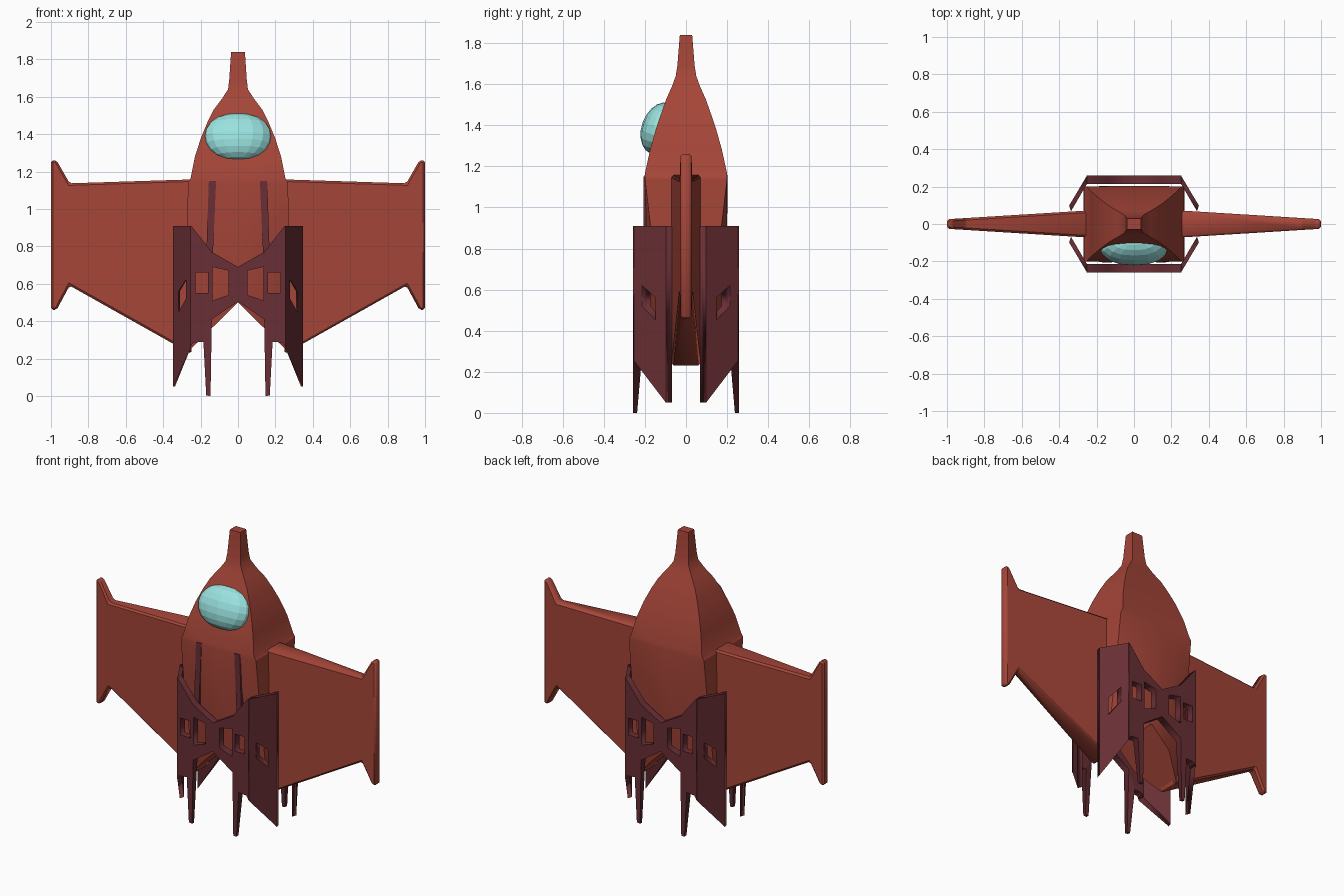
import bpy, bmesh, math
from mathutils import Matrix

if "Cube" in bpy.data.objects:
    bpy.data.objects.remove(bpy.data.objects["Cube"])


def material(name, rgb):
    m = bpy.data.materials.new(name)
    m.diffuse_color = (*rgb, 1)
    m.use_nodes = True
    m.node_tree.nodes["Principled BSDF"].inputs["Base Color"].default_value = m.diffuse_color
    return m


RED = material("hull_red", (0.38, 0.06, 0.04))
DARK = material("dark_red", (0.14, 0.028, 0.035))
GLASS = material("canopy_glass", (0.32, 0.76, 0.74))


def add_object(name, bm, mat, mirror=(False, False)):
    bmesh.ops.remove_doubles(bm, verts=bm.verts, dist=0.0001)
    bmesh.ops.recalc_face_normals(bm, faces=bm.faces)
    mesh = bpy.data.meshes.new(name)
    bm.to_mesh(mesh)
    bm.free()
    mesh.materials.append(mat)
    ob = bpy.data.objects.new(name, mesh)
    bpy.context.collection.objects.link(ob)
    if any(mirror):
        mod = ob.modifiers.new("mirror", 'MIRROR')
        mod.use_axis = (mirror[0], mirror[1], False)
        mod.use_mirror_merge = False
    return ob


def plate(name, loops, place, mat, mirror=(False, False)):
    """Fill an outline with holes, give it thickness, and map (u, v, t=0..1) into space."""
    cu = bpy.data.curves.new(name + "_profile", 'CURVE')
    cu.dimensions, cu.fill_mode, cu.extrude = '2D', 'BOTH', 0.5
    for pts in loops:
        sp = cu.splines.new('POLY')
        sp.points.add(len(pts) - 1)
        for p, (u, v) in zip(sp.points, pts):
            p.co = (u, v, 0, 1)
        sp.use_cyclic_u = True
    tmp = bpy.data.objects.new(name + "_profile", cu)
    bpy.context.collection.objects.link(tmp)
    bpy.context.view_layer.update()
    mesh = bpy.data.meshes.new_from_object(tmp.evaluated_get(bpy.context.evaluated_depsgraph_get()))
    bpy.data.objects.remove(tmp)
    bm = bmesh.new()
    bm.from_mesh(mesh)
    bpy.data.meshes.remove(mesh)
    for v in bm.verts:
        v.co = place(v.co.x, v.co.y, v.co.z + 0.5)
    bmesh.ops.remove_doubles(bm, verts=bm.verts, dist=0.0001)
    bmesh.ops.dissolve_limit(bm, angle_limit=0.01, verts=bm.verts, edges=bm.edges)
    return add_object(name, bm, mat, mirror)


def smooth(ob, angle):
    bpy.ops.object.select_all(action='DESELECT')
    ob.select_set(True)
    bpy.context.view_layer.objects.active = ob
    bpy.ops.object.shade_smooth_by_angle(angle=math.radians(angle))


# Fuselage: loft of rectangles (z, half width, half depth, half depth at corners)
SECTIONS = [(1.84, .037, .03, .03), (1.69, .047, .042, .042), (1.64, .053, .05, .05),
            (1.59, .085, .068, .068), (1.53, .13, .095, .095), (1.46, .165, .12, .12),
            (1.38, .198, .147, .147), (1.28, .23, .175, .175), (1.165, .253, .2, .2),
            (1.14, .268, .203, .2), (.91, .27, .2, .173), (.6, .27, .185, .13)]
bm = bmesh.new()
STEPS = (-1, -.5, 0, .5, 1)


def ring(w, d, c, height):
    front = [(k * w, -(c if abs(k) == 1 else d), height(k)) for k in STEPS]
    back = [(x, -y, z) for x, y, z in reversed(front)]
    return [bm.verts.new(p) for p in front + back]


rings = [ring(w, d, c, lambda k, z=z: z) for z, w, d, c in SECTIONS]
rings.append(ring(.265, .16, .07, lambda k: .5 - .26 * abs(k)))
for a, b in zip(rings, rings[1:]):
    for i in range(10):
        j = (i + 1) % 10
        bm.faces.new((a[i], a[j], b[j], b[i]))
bm.faces.new(rings[0])
# notched tail underside
last = rings[-1]
for i in range(4):
    bm.faces.new((last[i], last[i + 1], last[8 - i], last[9 - i]))
smooth(add_object("fuselage", bm, RED), 30)

# Wings with swept winglet ends, tapering in thickness
WING = [(.24, 1.158), (.9, 1.137), (.97, 1.26), (1, 1.26), (1, .46), (.97, .46), (.9, .59), (.25, .225)]
wing = plate("wing", [WING],
             lambda u, v, t: (u, (2 * t - 1) * (.072 - .062 * (u - .25)), v), RED, (True, False))
bev = wing.modifiers.new("edge_chamfer", 'BEVEL')
bev.width, bev.segments, bev.angle_limit = .011, 1, math.radians(40)

# Canopy bubble, tilted along the nose slope
bm = bmesh.new()
bmesh.ops.create_uvsphere(bm, u_segments=16, v_segments=10, radius=1)
for v in bm.verts:
    v.co.x = math.copysign(abs(v.co.x) ** .85, v.co.x)
bmesh.ops.transform(bm, verts=bm.verts, matrix=Matrix.Translation((0, -.128, 1.385))
                    @ Matrix.Rotation(math.radians(-20), 4, 'X')
                    @ Matrix.Diagonal((.182, .088, .13, 1)))
add_object("canopy", bm, GLASS)

# Dark stripes running down the front of the hull
plate("front_stripe", [[(.117, 1.15), (.156, 1.15), (.17, .74), (.135, .74)]],
      lambda u, v, t: (u, -.206 + .03 * t, v), DARK, (True, False))

# Engine clamp: front plate with four windows and two tapered legs, repeated at the back
half = [(.14, .77), (.25, .91), (.255, .91), (.255, .26), (.24, .285), (.185, .29), (.17, .003),
        (.147, 0), (.14, .41)]
outline = [(0, .69)] + half + [(0, .505)] + [(-x, z) for x, z in reversed(half)]
windows = [[(.16, .55), (.228, .55), (.228, .66), (.16, .66)],
           [(.05, .54), (.137, .51), (.137, .69), (.05, .67)]]
windows += [[(-x, z) for x, z in w] for w in windows]


def clamp_front(u, v, t):
    grip = .045 if v > .25 else .02 + .1 * v
    return (u, -.258 + grip * t, v)


plate("clamp_front_plate", [outline] + windows, clamp_front, DARK)
plate("clamp_back_plate", [outline] + windows,
      lambda u, v, t: (u, -clamp_front(u, v, t)[1], v), DARK)

# Folded side plates of the clamp, one window each, at all four corners
plate("clamp_side_plate",
      [[(0, .91), (1, .91), (1, .05), (0, .26)], [(.28, .62), (.69, .56), (.69, .45), (.28, .52)]],
      lambda u, v, t: (.252 + u * (.095 - .01 * t), -.258 + .045 * t + u * (.16 - .015 * t), v),
      DARK, (True, True))
